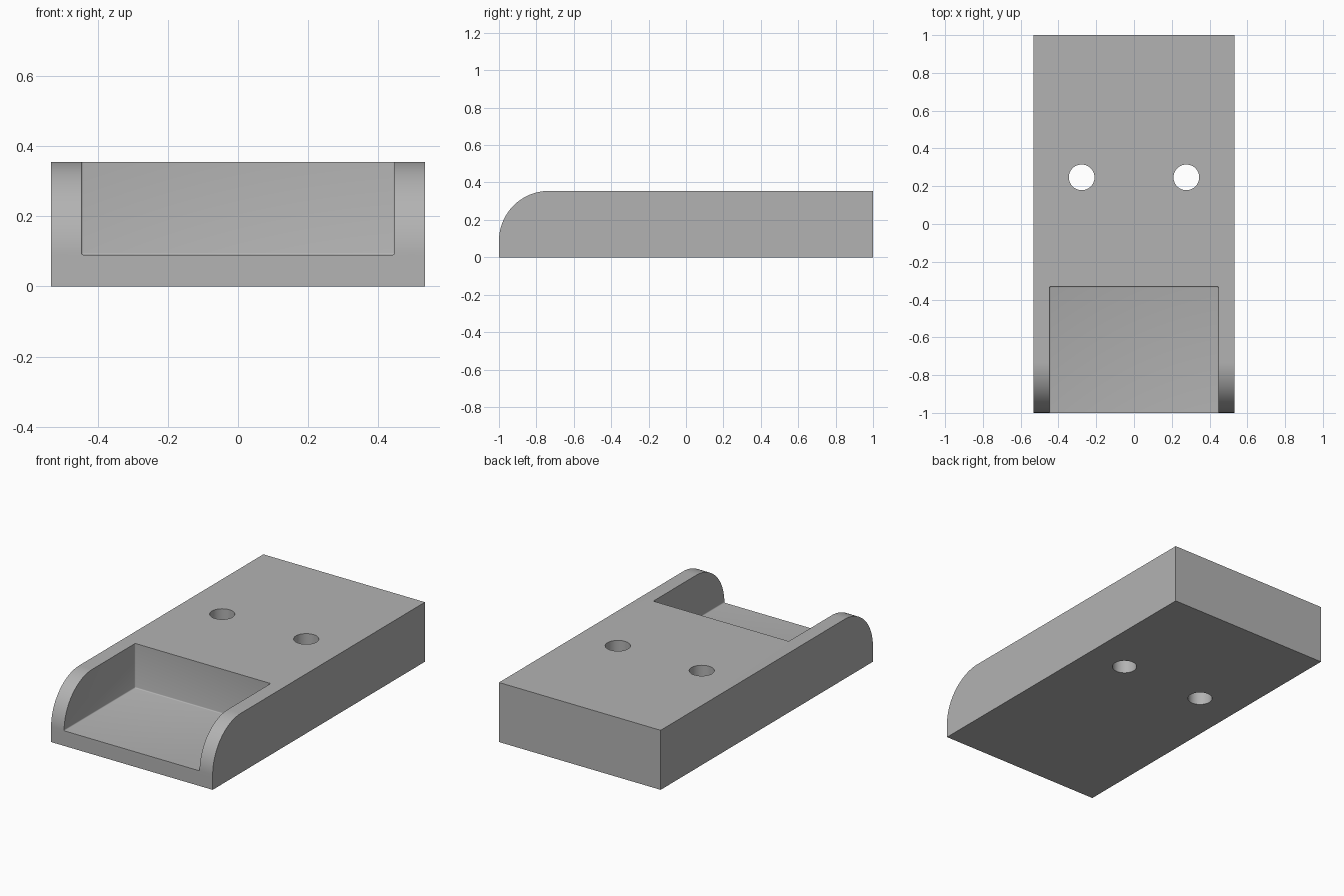
import bpy
import bmesh
from math import cos, sin, pi, radians
from mathutils import Matrix, Vector

if "Cube" in bpy.data.objects:
    bpy.data.objects.remove(bpy.data.objects["Cube"])

HALF_W, HEIGHT, RADIUS = 0.533, 0.355, 0.267
POCKET_HALF_W, POCKET_FLOOR, POCKET_BACK = 0.447, 0.09, -0.33
HOLE_X, HOLE_Y, HOLE_R = 0.277, 0.247, 0.068
ARC_STEPS = 32


def make_object(name, bm):
    bmesh.ops.recalc_face_normals(bm, faces=bm.faces)
    mesh = bpy.data.meshes.new(name)
    bm.to_mesh(mesh)
    bm.free()
    obj = bpy.data.objects.new(name, mesh)
    bpy.context.collection.objects.link(obj)
    return obj


def activate(obj):
    bpy.ops.object.select_all(action='DESELECT')
    obj.select_set(True)
    bpy.context.view_layer.objects.active = obj


def cut(target, cutter):
    mod = target.modifiers.new("cut", 'BOOLEAN')
    mod.operation, mod.solver, mod.object = 'DIFFERENCE', 'EXACT', cutter
    activate(target)
    bpy.ops.object.modifier_apply(modifier=mod.name)
    bpy.data.objects.remove(cutter)


# Block: side profile with a rounded upper front edge, extruded across x
profile = [(-1, 0), (1, 0), (1, HEIGHT)]
for i in range(ARC_STEPS + 1):
    a = pi / 2 * (1 + i / ARC_STEPS)
    profile.append((-1 + RADIUS + RADIUS * cos(a), HEIGHT - RADIUS + RADIUS * sin(a)))
bm = bmesh.new()
side = bm.faces.new([bm.verts.new((-HALF_W, y, z)) for y, z in profile])
wall = bmesh.ops.extrude_face_region(bm, geom=[side])
moved = [g for g in wall["geom"] if isinstance(g, bmesh.types.BMVert)]
bmesh.ops.translate(bm, verts=moved, vec=Vector((2 * HALF_W, 0, 0)))
block = make_object("block", bm)

# Open pocket at the front, with slightly eased inner corners
bm = bmesh.new()
size = Vector((2 * POCKET_HALF_W, 1, 1))
centre = Vector((0, POCKET_BACK - size.y / 2, POCKET_FLOOR + size.z / 2))
bmesh.ops.create_cube(bm, size=1, matrix=Matrix.Translation(centre) @ Matrix.Diagonal(size.to_4d()))
bmesh.ops.bevel(bm, geom=list(bm.edges), offset=0.006, segments=3, profile=0.5, affect='EDGES')
cut(block, make_object("pocket_cutter", bm))

# Two round through holes
for x in (-HOLE_X, HOLE_X):
    bm = bmesh.new()
    bmesh.ops.create_cone(bm, cap_ends=True, segments=48, radius1=HOLE_R, radius2=HOLE_R,
                          depth=1, matrix=Matrix.Translation((x, HOLE_Y, HEIGHT / 2)))
    cut(block, make_object("hole_cutter", bm))

# Plain grey finish
grey = bpy.data.materials.new("plain_grey")
grey.use_nodes = True
colour = (0.45, 0.45, 0.45, 1)
grey.diffuse_color = colour
grey.node_tree.nodes["Principled BSDF"].inputs["Base Color"].default_value = colour
block.data.materials.clear()
block.data.materials.append(grey)

activate(block)
bpy.ops.object.shade_smooth_by_angle(angle=radians(35))
